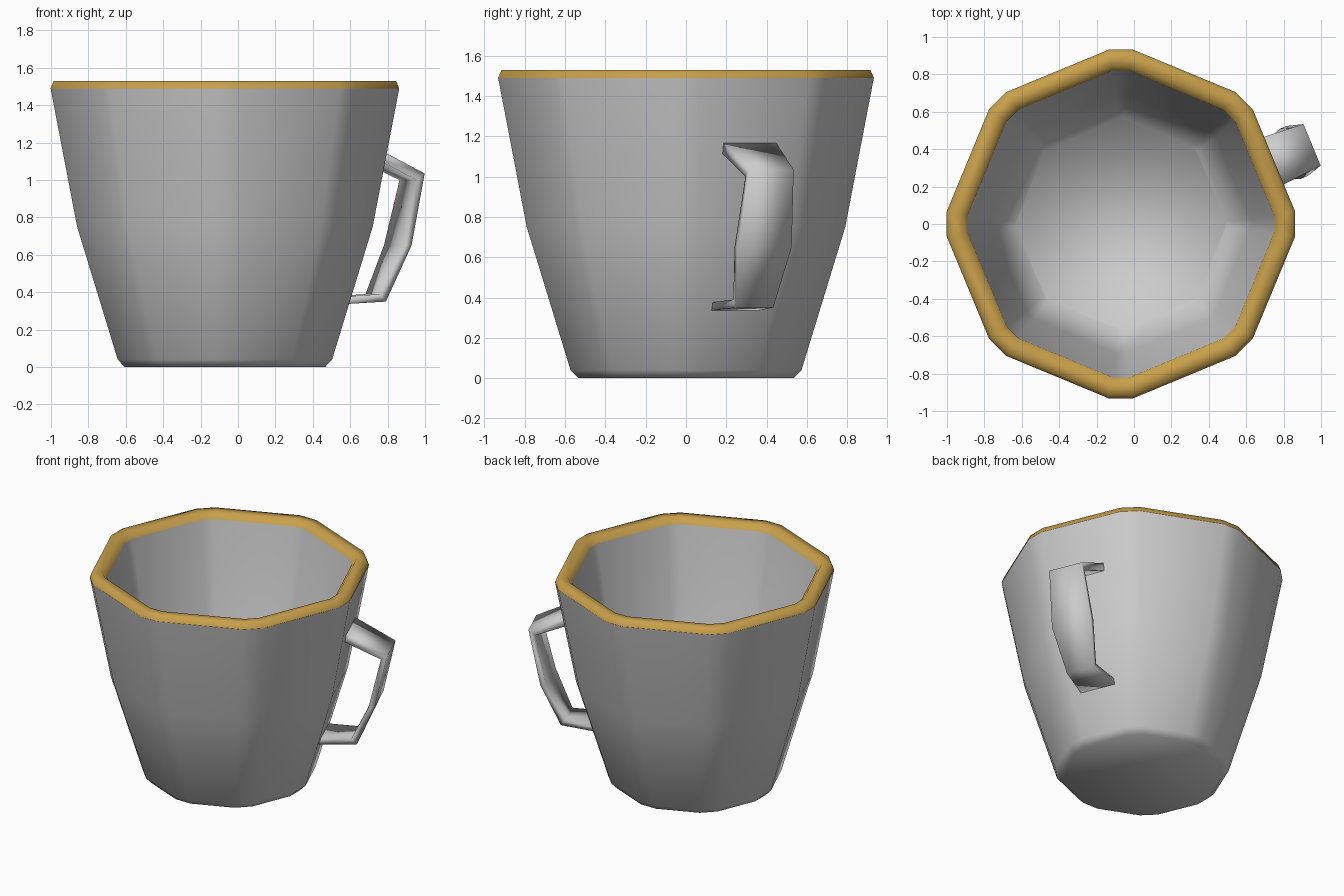
import bpy, bmesh
from math import radians
from mathutils import Matrix, Vector

if "Cube" in bpy.data.objects:
    bpy.data.objects.remove(bpy.data.objects["Cube"])

CX = -0.07  # cup axis


def octagon(r, z, w):
    """Octagon ring with each corner cut to width w."""
    pts = []
    for k in range(8):
        rot = Matrix.Rotation(radians(45 * k), 3, 'Z')
        for s in (-1, 1):
            pts.append(rot @ Vector((r, s * w / 2, z)) + Vector((CX, 0, 0)))
    return pts


def loft(name, rings, cap_start=False, cap_end=False, angle=50, mat=None):
    """Skin closed rings into one smooth-shaded object."""
    bm = bmesh.new()
    rows = [[bm.verts.new(p) for p in ring] for ring in rings]
    n = len(rows[0])
    for a, b in zip(rows, rows[1:]):
        for i in range(n):
            j = (i + 1) % n
            bm.faces.new((a[i], a[j], b[j], b[i]))
    if cap_start:
        bm.faces.new(rows[0][::-1])
    if cap_end:
        bm.faces.new(rows[-1])
    if cap_start and cap_end:
        bmesh.ops.recalc_face_normals(bm, faces=bm.faces)
    for f in bm.faces:
        f.smooth = True
    mesh = bpy.data.meshes.new(name)
    bm.to_mesh(mesh)
    bm.free()
    mesh.set_sharp_from_angle(angle=radians(angle))
    if mat:
        mesh.materials.append(mat)
    obj = bpy.data.objects.new(name, mesh)
    bpy.context.collection.objects.link(obj)
    return obj


# Cup walls: (radius, height, corner cut)
outer = [(0.535, 0.0, 0.12), (0.573, 0.04, 0.13), (0.79, 0.75, 0.13), (0.932, 1.49, 0.13)]
inner = [(0.82, 1.49, 0.09), (0.69, 0.75, 0.06), (0.565, 0.33, 0.03)]
loft("cup_outside", [octagon(*p) for p in outer], cap_start=True, angle=65)
loft("cup_inside", [octagon(*p) for p in inner], cap_end=True, angle=100)

# Gold rim
gold = bpy.data.materials.new("gold")
gold.diffuse_color = (0.58, 0.35, 0.07, 1)
gold.use_nodes = True
gold.node_tree.nodes["Principled BSDF"].inputs["Base Color"].default_value = gold.diffuse_color
rim = [outer[-1], (0.915, 1.53, 0.13), (0.85, 1.53, 0.10), inner[0]]
loft("rim", [octagon(*p) for p in rim], angle=75, mat=gold)

# Strap handle: outer (radius, z), inner (radius, z), half width
strap = [
    ((0.79, 1.185), (0.79, 1.125), 0.145),
    ((1.106, 1.035), (1.06, 1.0), 0.12),
    ((1.02, 0.65), (0.98, 0.65), 0.145),
    ((0.89, 0.35), (0.855, 0.39), 0.10),
    ((0.61, 0.335), (0.61, 0.375), 0.13),
]
turn = Matrix.Translation((CX, 0, 0)) @ Matrix.Rotation(radians(22.5), 4, 'Z')
rings = []
for (ro, zo), (ri, zi), h in strap:
    section = [(ro, -h, zo), (ro, h, zo), (ri, h, zi), (ri, -h, zi)]
    rings.append([turn @ Vector(p) for p in section])
loft("handle", rings, True, True, angle=180)
